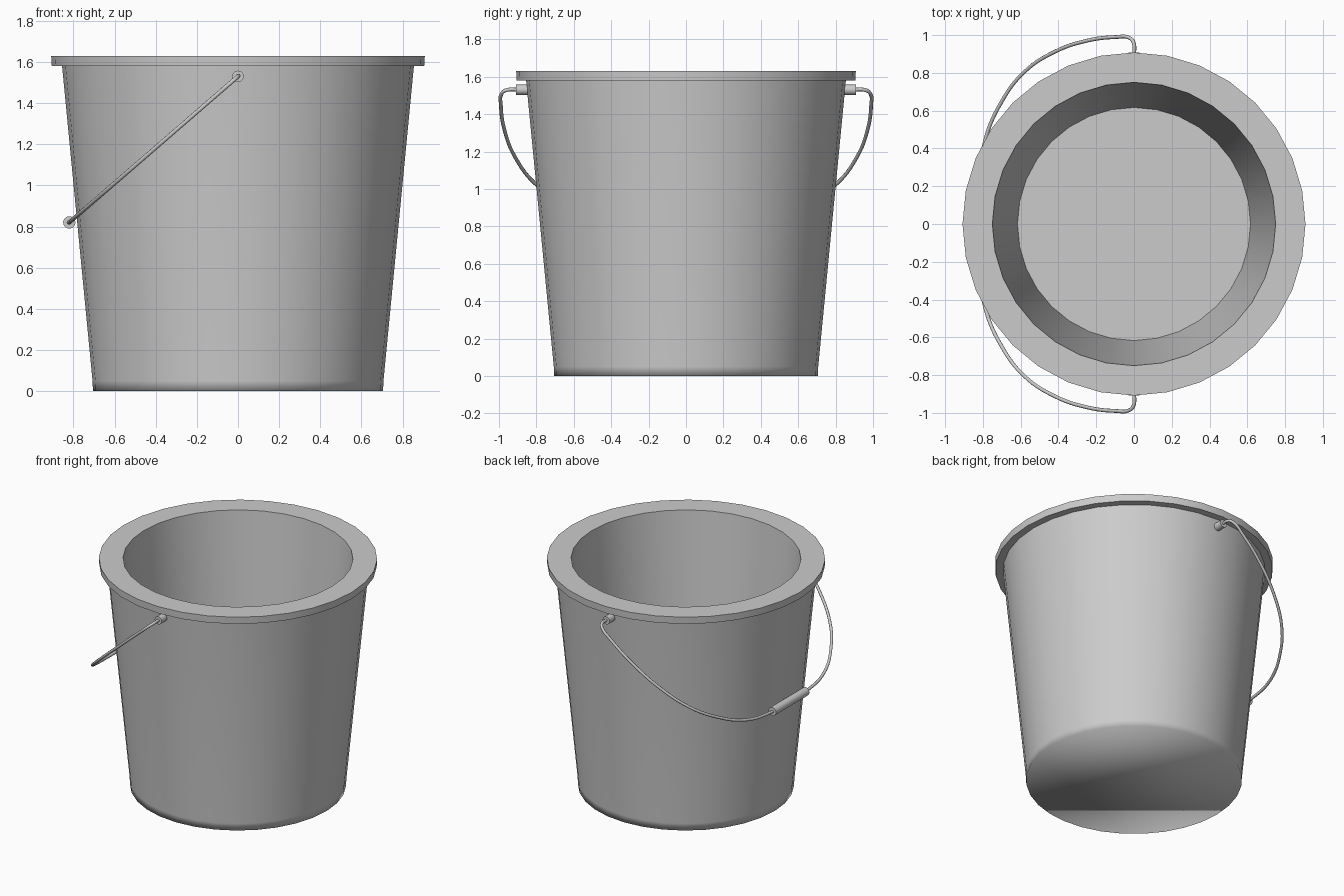
import bpy
import bmesh
from math import cos, sin, pi, radians
from mathutils import Vector, Matrix

SIDES = 32

cube = bpy.data.objects.get("Cube")
if cube:
    bpy.data.objects.remove(cube, do_unlink=True)

grey = bpy.data.materials.new("plain grey")
grey.use_nodes = True
GREY = (0.6, 0.6, 0.6, 1)
grey.diffuse_color = GREY
grey.node_tree.nodes["Principled BSDF"].inputs["Base Color"].default_value = GREY


def finish(name, bm, soft_edge=None):
    """Smooth the faces, keep sharp corners, and link the object."""
    bmesh.ops.recalc_face_normals(bm, faces=bm.faces)
    for f in bm.faces:
        f.smooth = True
    for e in bm.edges:
        sharp = e.calc_face_angle(0) > radians(35)
        e.smooth = not sharp or bool(soft_edge and soft_edge(e))
    mesh = bpy.data.meshes.new(name)
    bm.to_mesh(mesh)
    bm.free()
    mesh.materials.append(grey)
    obj = bpy.data.objects.new(name, mesh)
    bpy.context.collection.objects.link(obj)
    return obj


def cylinder_y(name, centre, radius, length, sides):
    bm = bmesh.new()
    turn = Matrix.Translation(centre) @ Matrix.Rotation(pi / 2, 4, "X")
    bmesh.ops.create_cone(bm, cap_ends=True, segments=sides, radius1=radius,
                          radius2=radius, depth=length, matrix=turn)
    return finish(name, bm)


# Bucket: one closed lathe from the underside, over the rim, to the inner floor
profile = [(0.705, 0), (0.707, 0.05), (0.855, 1.58), (0.905, 1.58),
           (0.908, 1.63), (0.75, 1.63), (0.617, 0.1)]
bm = bmesh.new()
rings = [[bm.verts.new((r * cos(2 * pi * i / SIDES), r * sin(2 * pi * i / SIDES), z))
          for i in range(SIDES)] for r, z in profile]
for a, b in zip(rings, rings[1:]):
    for i in range(SIDES):
        j = (i + 1) % SIDES
        bm.faces.new((a[i], a[j], b[j], b[i]))
bm.faces.new(rings[0])
bm.faces.new(rings[-1])
finish("bucket", bm, lambda e: all(v.co.z < 0.01 for v in e.verts))

# Handle plane: swings from the pivots down towards -x
PIVOT = Vector((0, 0, 1.53))
GRIP = Vector((-0.82, 0, 0.82))
reach = (GRIP - PIVOT).length
swing = (GRIP - PIVOT).normalized()

# Pivot studs on the front and back
for name, side in (("front_pivot", -1), ("back_pivot", 1)):
    cylinder_y(name, PIVOT + Vector((0, side * 0.868, 0)), 0.028, 0.08, 16)

# Wire handle: half path of (sideways, along swing), mirrored across y = 0
half = [(0.88, 0), (0.965, 0.005), (0.988, 0.04), (0.99, 0.12), (0.972, 0.32),
        (0.91, 0.56), (0.8, 0.775), (0.65, 0.925), (0.45, 1.04), (0.2, reach)]
path = half + [(-y, t) for y, t in reversed(half)]
curve = bpy.data.curves.new("handle_wire", "CURVE")
curve.dimensions = "3D"
curve.bevel_depth = 0.01
curve.bevel_resolution = 2
curve.resolution_u = 6
curve.use_fill_caps = True
spline = curve.splines.new("BEZIER")
spline.bezier_points.add(len(path) - 1)
for point, (y, t) in zip(spline.bezier_points, path):
    point.co = PIVOT + swing * t + Vector((0, y, 0))
    point.handle_left_type = point.handle_right_type = "AUTO"
curve.materials.append(grey)
wire = bpy.data.objects.new("handle_wire", curve)
bpy.context.collection.objects.link(wire)

# Straight hand grip around the middle of the wire
cylinder_y("hand_grip", GRIP, 0.03, 0.38, 16)
